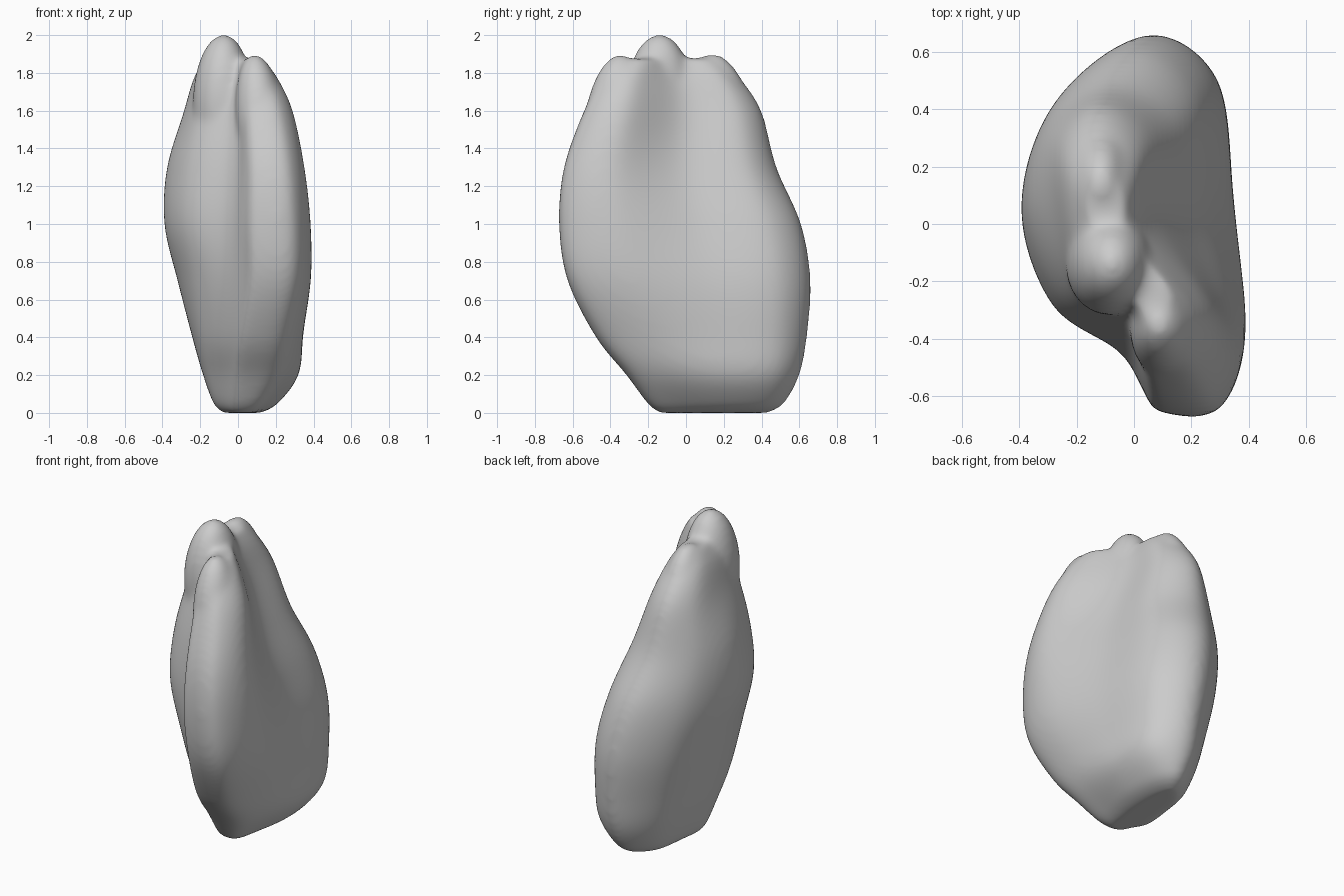
import bpy, bmesh
from mathutils import Vector, Matrix

if "Cube" in bpy.data.objects:
    bpy.data.objects.remove(bpy.data.objects["Cube"])

# Level profile: z, front y, back y, front x, back x, left x, left y,
# front-right x, middle-right x, groove depth
LEVELS = [
    (0.00, -0.14, 0.44, 0.03, 0.06, -0.06, 0.15, 0.10, 0.12, 0.0),
    (0.05, -0.20, 0.52, 0.04, 0.08, -0.12, 0.15, 0.17, 0.21, 0.0),
    (0.20, -0.31, 0.60, 0.07, 0.08, -0.18, 0.14, 0.28, 0.32, 0.0),
    (0.40, -0.47, 0.64, 0.11, 0.08, -0.24, 0.12, 0.33, 0.34, 0.0),
    (0.70, -0.62, 0.66, 0.17, 0.05, -0.32, 0.10, 0.385, 0.34, 0.01),
    (1.00, -0.665, 0.61, 0.17, -0.01, -0.39, 0.05, 0.385, 0.28, 0.035),
    (1.30, -0.64, 0.48, 0.16, -0.08, -0.375, 0.05, 0.35, 0.19, 0.045),
    (1.60, -0.535, 0.40, 0.13, -0.12, -0.28, 0.03, 0.285, 0.09, 0.045),
    (1.78, -0.44, 0.28, 0.10, -0.13, -0.22, 0.00, 0.20, 0.03, 0.04),
    (1.875, -0.34, 0.17, 0.08, -0.12, -0.15, 0.00, 0.12, -0.02, 0.02),
]


def spline(p0, p1, p2, p3, t):
    return 0.5 * (2 * p1 + (p2 - p0) * t + (2 * p0 - 5 * p1 + 4 * p2 - p3) * t * t
                  + (3 * p1 - p0 - 3 * p2 + p3) * t ** 3)


def section(row):
    """Control points of one bean-shaped cross-section."""
    z, y0, y1, xf, xb, xl, yl, xrf, xrm, g = row
    s = (y1 - y0) / 1.27
    left, back = Vector((xl, yl)), Vector((xb, y1))
    front_a = Vector((xf - 0.08 * s, y0 + 0.01 * s))
    front_b = Vector((xf + (xrf - xf) * 0.6, y0 + 0.02 * s))
    front_left = Vector((xf - 0.14 * s, y0 + 0.09 * s))
    out = Vector((-0.7, -0.7))
    groove = front_left.lerp(left, 0.2) - out * (g - 0.03 * s)
    left_front = front_left.lerp(left, 0.58) + out * 0.10 * s
    back_left = left.lerp(back, 0.5) + Vector((-0.7, 0.7)) * 0.12 * s
    mid = Vector((xrm, y0 + 0.56 * (y1 - y0)))
    back_right = Vector((xrm + (xb - xrm) * 0.2, mid.y + (y1 - mid.y) * 0.72))
    front_right = Vector((xrf, y0 + 0.23 * (y1 - y0)))
    pts = [front_a, front_b, front_right, mid, back_right, back, back_left,
           left, left_front, groove, front_left]
    return [Vector((p.x, p.y, z)) for p in pts]


# Lofted body
STEPS, RISE = 8, 6
rings = []
for row in LEVELS:
    c = section(row)
    n = len(c)
    rings.append([spline(c[i - 1], c[i], c[(i + 1) % n], c[(i + 2) % n], k / STEPS)
                  for i in range(n) for k in range(STEPS)])
smooth = []
last = len(rings) - 1
for i in range(last):
    quad = [rings[max(i - 1, 0)], rings[i], rings[i + 1], rings[min(i + 2, last)]]
    for k in range(RISE):
        smooth.append([spline(*p, k / RISE) for p in zip(*quad)])
smooth.append(rings[-1])

bm = bmesh.new()
loops = [[bm.verts.new(p) for p in ring] for ring in smooth]
for a, b in zip(loops, loops[1:]):
    for j in range(len(a)):
        k = (j + 1) % len(a)
        bm.faces.new((a[j], a[k], b[k], b[j]))
bm.faces.new(loops[0][::-1])
bm.faces.new(loops[-1])

# Three rounded lobes along the top edge: centre, radii, lean per unit height
for centre, radii, lean in [
    ((0.12, -0.39, 1.55), (0.13, 0.15, 0.35), (-0.09, 0.12)),
    ((-0.085, -0.14, 1.66), (0.155, 0.18, 0.345), (0.03, 0.0)),
    ((-0.12, 0.19, 1.57), (0.12, 0.17, 0.335), (0.02, -0.16)),
]:
    shear = Matrix.Identity(4)
    shear[0][2], shear[1][2] = lean
    mat = Matrix.Translation(centre) @ shear @ Matrix.Diagonal((*radii, 1))
    bmesh.ops.create_uvsphere(bm, u_segments=32, v_segments=20, radius=1, matrix=mat)

mesh = bpy.data.meshes.new("lobed_body")
bm.to_mesh(mesh)
bm.free()
body = bpy.data.objects.new("lobed_body", mesh)
bpy.context.collection.objects.link(body)

# Fuse and soften
fuse = body.modifiers.new("fuse", 'REMESH')
fuse.mode = 'VOXEL'
fuse.voxel_size = 0.016
fuse.use_smooth_shade = True
soft = body.modifiers.new("soften", 'SMOOTH')
soft.factor = 0.5
soft.iterations = 24
